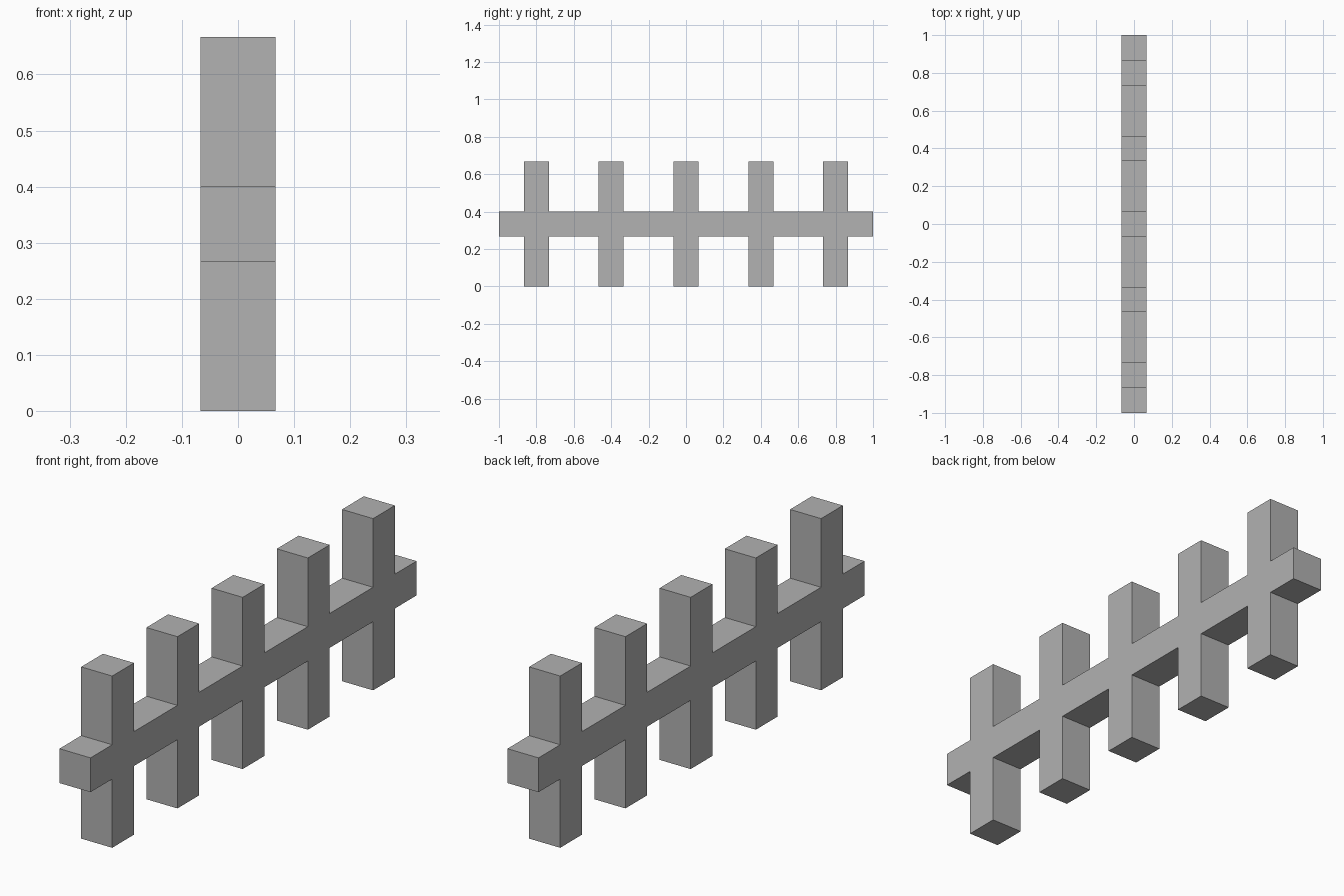
import bpy
import bmesh

cube = bpy.data.objects.get("Cube")
if cube:
    bpy.data.objects.remove(cube, do_unlink=True)

UNIT = 2 / 15          # thickness of every bar
HALF = UNIT / 2
MID = 2.5 * UNIT       # height of the beam's centre line
POSTS = 5
SPACING = 3 * UNIT

# Single grey finish
grey = bpy.data.materials.new("plain grey")
grey.use_nodes = True
colour = (0.445, 0.445, 0.445, 1)
grey.diffuse_color = colour
grey.node_tree.nodes["Principled BSDF"].inputs["Base Color"].default_value = colour

# Upper edge of the side outline: beam with evenly spaced posts
upper = [(-1, HALF)]
for i in range(POSTS):
    y = (i - (POSTS - 1) / 2) * SPACING
    upper += [(y - HALF, HALF), (y - HALF, MID), (y + HALF, MID), (y + HALF, HALF)]
upper.append((1, HALF))

# Mirror the edge below the beam to close the outline
outline = upper + [(y, -h) for y, h in reversed(upper)]

# Extrude the outline across the width
bm = bmesh.new()
face = bm.faces.new([bm.verts.new((-HALF, y, MID + h)) for y, h in outline])
result = bmesh.ops.extrude_face_region(bm, geom=[face])
moved = [v for v in result["geom"] if isinstance(v, bmesh.types.BMVert)]
bmesh.ops.translate(bm, verts=moved, vec=(UNIT, 0, 0))
bmesh.ops.recalc_face_normals(bm, faces=bm.faces)

mesh = bpy.data.meshes.new("beam_with_posts")
bm.to_mesh(mesh)
bm.free()
mesh.materials.append(grey)
rail = bpy.data.objects.new("beam_with_posts", mesh)
bpy.context.collection.objects.link(rail)
